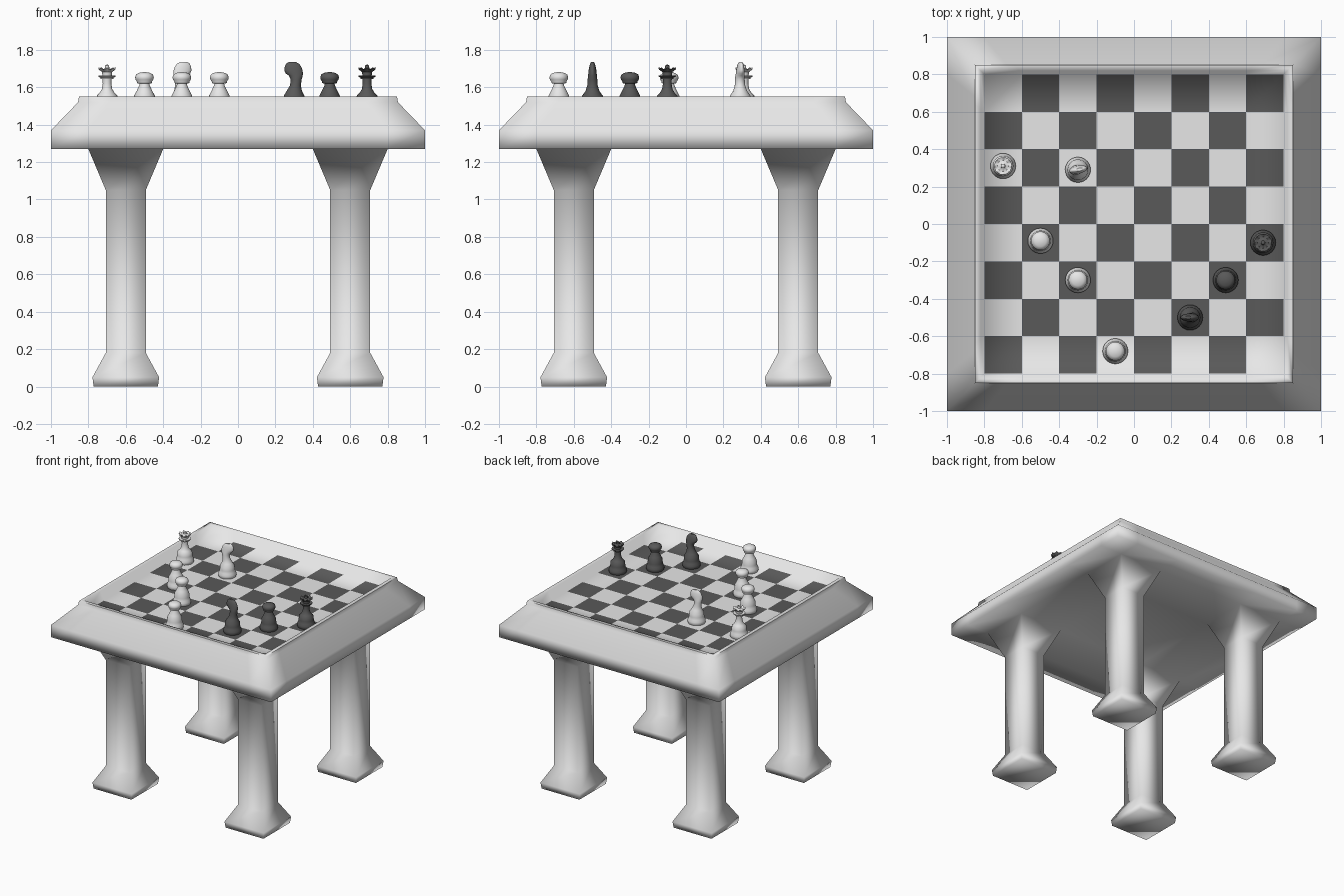
import bpy, bmesh
from math import sin, cos, pi

cube = bpy.data.objects.get("Cube")
if cube:
    bpy.data.objects.remove(cube)


def material(name, value):
    m = bpy.data.materials.new(name)
    m.use_nodes = True
    colour = (value, value, value, 1)
    m.diffuse_color = colour
    m.node_tree.nodes["Principled BSDF"].inputs["Base Color"].default_value = colour
    return m


LIGHT = material("light grey", 0.8)
DARK = material("dark grey", 0.1)
BOARD_Z = 1.47


def finish(bm, name, mats):
    mesh = bpy.data.meshes.new(name)
    bm.to_mesh(mesh)
    bm.free()
    for m in mats:
        mesh.materials.append(m)
    obj = bpy.data.objects.new(name, mesh)
    bpy.context.collection.objects.link(obj)
    return obj


def quad(bm, points, mat=0):
    face = bm.faces.new([bm.verts.new(p) for p in points])
    face.material_index = mat
    face.smooth = True


def square_shell(bm, rings, steps, cx=0, cy=0):
    """Walls through square rings of (half width, height)."""
    for (h0, z0), (h1, z1) in zip(rings, rings[1:]):
        for a, b in zip(steps, steps[1:]):
            side = [(a * h0, -h0, z0), (b * h0, -h0, z0),
                    (b * h1, -h1, z1), (a * h1, -h1, z1)]
            for _ in range(4):
                quad(bm, [(cx + x, cy + y, z) for x, y, z in side])
                side = [(-y, x, z) for x, y, z in side]


def flat(bm, x0, x1, y0, y1, z, up, mat=0):
    pts = [(x0, y0, z), (x1, y0, z), (x1, y1, z), (x0, y1, z)]
    quad(bm, pts if up else pts[::-1], mat)


# Table: frame, sunken board, underside and legs in one smooth skin
bm = bmesh.new()
lines = [-1, -0.8, -0.4, 0.4, 0.8, 1]
eighths = [i / 4 - 1 for i in range(9)]
square_shell(bm, [(1, 1.27), (1, 1.37), (0.855, 1.52), (0.85, 1.55)], lines)
square_shell(bm, [(0.85, 1.55), (0.82, 1.55), (0.8, BOARD_Z)], eighths)

# Chequered squares
for i in range(8):
    for j in range(8):
        x, y = 0.8 * eighths[i], 0.8 * eighths[j]
        flat(bm, x, x + 0.2, y, y + 0.2, BOARD_Z, True, (i + j + 1) % 2)

# Underside, left open where the legs grow out
for i in range(5):
    for j in range(5):
        if not (i in (1, 3) and j in (1, 3)):
            flat(bm, lines[i], lines[i + 1], lines[j], lines[j + 1], 1.27, False)

# Legs
leg = [(0.172, 0), (0.178, 0.05), (0.107, 0.18), (0.107, 1.05), (0.2, 1.27)]
for cx in (-0.6, 0.6):
    for cy in (-0.6, 0.6):
        square_shell(bm, leg, [-1, 1], cx, cy)
        flat(bm, cx - 0.172, cx + 0.172, cy - 0.172, cy + 0.172, 0, False)
bmesh.ops.remove_doubles(bm, verts=bm.verts, dist=0.0005)
finish(bm, "table", [LIGHT, DARK])


def piece(name, rings, x, y, mat, turn=0):
    """Stack elliptical rings of (height, min x, max x, half depth, notch)."""
    n = 24
    bm = bmesh.new()
    loops = []
    for z, lo, hi, depth, notch in rings:
        mid, r = (lo + hi) / 2, (hi - lo) / 2
        loops.append([bm.verts.new((mid + r * cos(2 * pi * k / n),
                                    depth * sin(2 * pi * k / n),
                                    z - (notch if k % 3 else 0)))
                      for k in range(n)])
    for a, b in zip(loops, loops[1:]):
        for k in range(n):
            m = (k + 1) % n
            bm.faces.new((a[k], a[m], b[m], b[k]))
    bm.faces.new(loops[0][::-1])
    bm.faces.new(loops[-1])
    obj = finish(bm, name, [mat])
    obj.location = (x, y, BOARD_Z)
    obj.rotation_euler.z = turn
    bpy.ops.object.select_all(action="DESELECT")
    obj.select_set(True)
    bpy.context.view_layer.objects.active = obj
    bpy.ops.object.shade_smooth_by_angle(angle=pi / 4)


def turned(profile):
    return [(z, -r, r, r, 0) for r, z in profile]


# Profiles of the turned pieces
foot = [(0.064, 0), (0.068, 0.01), (0.068, 0.025), (0.06, 0.04), (0.056, 0.06),
        (0.055, 0.085)]
pawn = turned(foot + [(0.042, 0.11), (0.028, 0.14), (0.026, 0.15), (0.04, 0.152),
                      (0.04, 0.16), (0.048, 0.172), (0.05, 0.184),
                      (0.045, 0.198), (0.03, 0.207), (0.008, 0.211)])
stem = turned(foot + [(0.04, 0.1), (0.028, 0.12), (0.023, 0.15), (0.024, 0.174),
                      (0.034, 0.175), (0.034, 0.181), (0.046, 0.187),
                      (0.046, 0.193), (0.025, 0.194), (0.027, 0.212)])
crown = [(0.237, -0.047, 0.047, 0.047, 0.012), (0.234, -0.038, 0.038, 0.038, 0.01)]
knob = turned([(0.03, 0.222), (0.012, 0.232), (0.011, 0.246), (0.003, 0.251)])
queen = stem + crown + knob

# Horse head leaning over the same turned foot
head = [(0.11, -0.04, 0.042, 0.037), (0.14, -0.022, 0.036, 0.028),
        (0.17, -0.018, 0.04, 0.026), (0.192, -0.028, 0.046, 0.024),
        (0.205, -0.046, 0.047, 0.022), (0.22, -0.052, 0.045, 0.021),
        (0.24, -0.05, 0.038, 0.017), (0.256, -0.043, 0.026, 0.013),
        (0.266, -0.028, 0.008, 0.008)]
knight = turned(foot) + [ring + (0,) for ring in head]

# Pieces on the board
piece("light_queen", queen, -0.7, 0.31, LIGHT)
piece("light_knight", knight, -0.3, 0.29, LIGHT, pi + 0.2)
for k, (x, y) in enumerate([(-0.5, -0.09), (-0.3, -0.3), (-0.1, -0.68)]):
    piece(f"light_pawn_{k + 1}", pawn, x, y, LIGHT)
piece("dark_queen", queen, 0.69, -0.1, DARK)
piece("dark_pawn", pawn, 0.49, -0.3, DARK)
piece("dark_knight", knight, 0.3, -0.5, DARK)
